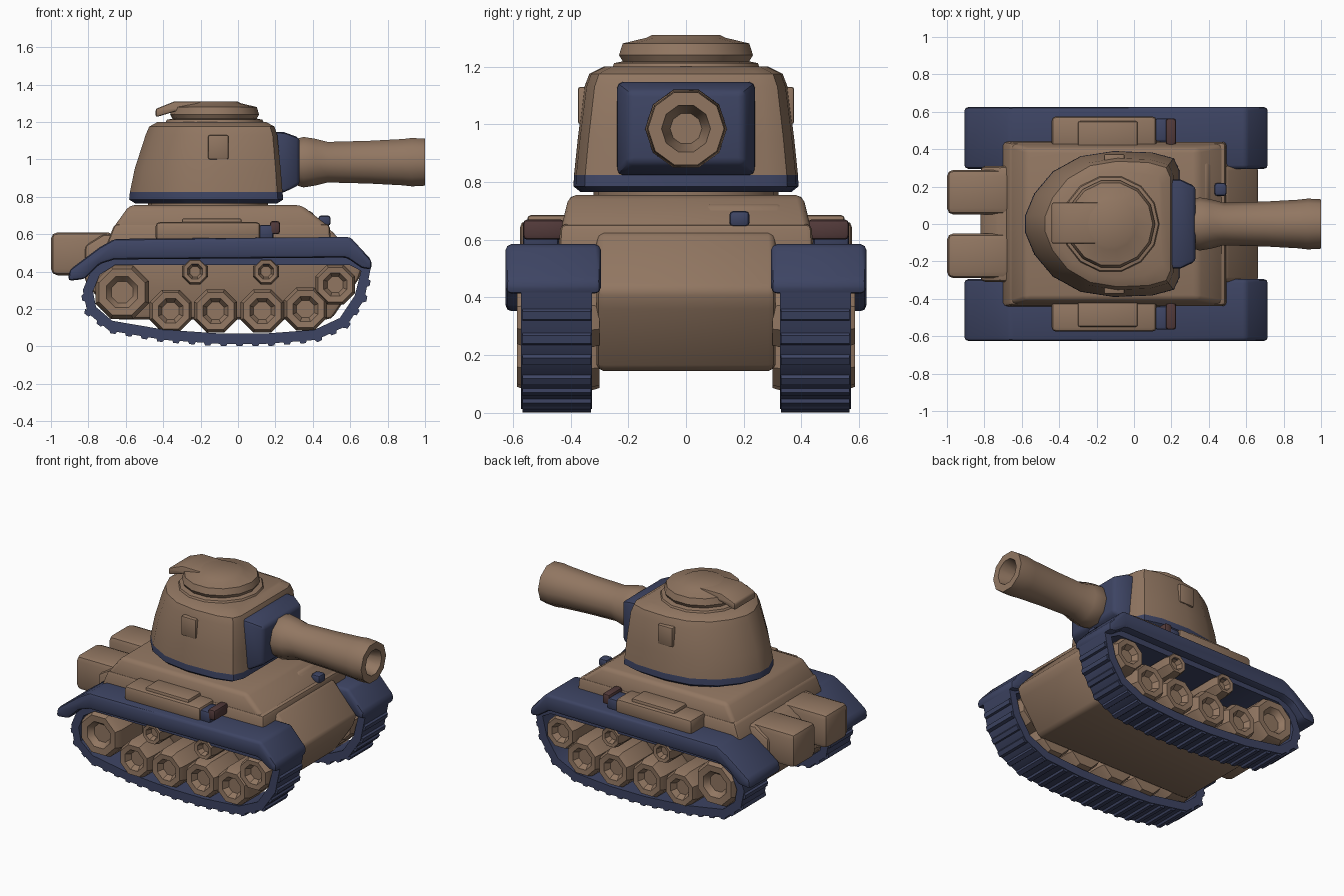
import bpy, bmesh, math
from mathutils import Vector

if "Cube" in bpy.data.objects:
    bpy.data.objects.remove(bpy.data.objects["Cube"])


def material(name, rgb):
    m = bpy.data.materials.new(name)
    m.diffuse_color = (*rgb, 1)
    m.use_nodes = True
    m.node_tree.nodes["Principled BSDF"].inputs["Base Color"].default_value = m.diffuse_color
    return m


TAN = material("tan_armour", (0.285, 0.183, 0.121))
NAVY = material("navy_paint", (0.047, 0.058, 0.125))
MAROON = material("maroon_fitting", (0.085, 0.042, 0.042))


def finish(bm, name, mats, bevel=0.0, segs=2, smooth=38):
    bmesh.ops.recalc_face_normals(bm, faces=bm.faces)
    if bevel:
        edges = [e for e in bm.edges if e.is_manifold and e.calc_face_angle() > math.radians(25)]
        bmesh.ops.bevel(bm, geom=edges, offset=bevel, segments=segs, profile=0.5,
                        affect='EDGES', clamp_overlap=True)
    me = bpy.data.meshes.new(name)
    bm.to_mesh(me)
    bm.free()
    for m in mats:
        me.materials.append(m)
    me.polygons.foreach_set("use_smooth", [True] * len(me.polygons))
    me.set_sharp_from_angle(angle=math.radians(smooth))
    ob = bpy.data.objects.new(name, me)
    bpy.context.collection.objects.link(ob)
    return ob


def loft(name, mat, rings, bevel=0.0, closed=False, **kw):
    """Skin a list of point rings; cap the ends or close into a loop."""
    bm = bmesh.new()
    vs = [[bm.verts.new(p) for p in r] for r in rings]
    n = len(vs[0])
    pairs = list(zip(vs, vs[1:])) + ([(vs[-1], vs[0])] if closed else [])
    for a, b in pairs:
        for i in range(n):
            bm.faces.new((a[i], a[(i + 1) % n], b[(i + 1) % n], b[i]))
    if not closed:
        bm.faces.new(vs[0])
        bm.faces.new(vs[-1])
    return finish(bm, name, [mat], bevel, **kw)


def prism(name, mat, profile, y0, y1, bevel=0.0):
    """Extrude an xz profile along y."""
    return loft(name, mat, [[(x, y, z) for x, z in profile] for y in (y0, y1)], bevel)


def box(name, mat, lo, hi, bevel=0.02, top_in=(0, 0, 0, 0)):
    """Box with optional inset of the top: left, right, front, back."""
    (x0, y0, z0), (x1, y1, z1) = lo, hi
    a, b, c, d = top_in
    return loft(name, mat, [
        [(x0, y0, z0), (x1, y0, z0), (x1, y1, z0), (x0, y1, z0)],
        [(x0 + a, y0 + c, z1), (x1 - b, y0 + c, z1), (x1 - b, y1 - d, z1), (x0 + a, y1 - d, z1)]], bevel)


def side_box(name, mat, x, y, z, s, bevel=0.015):
    """Box given by ranges, mirrored to side s."""
    ya, yb = sorted((s * y[0], s * y[1]))
    return box(name, mat, (x[0], ya, z[0]), (x[1], yb, z[1]), bevel)


def lathe(name, mat, axis, centre, profile, n, turn=0.0, **kw):
    """Turn (radius, position) pairs around an axis."""
    rings = []
    for r, t in profile:
        ring = []
        for i in range(n):
            a = 2 * math.pi * (i + turn) / n
            u, v = r * math.cos(a), r * math.sin(a)
            p = {'x': (t, u, v), 'y': (u, t, v), 'z': (u, v, t)}[axis]
            ring.append(Vector(p) + Vector(centre))
        rings.append(ring)
    return loft(name, mat, rings, **kw)


# Hull
prism("lower_hull", TAN, [(-0.82, 0.54), (-0.82, 0.35), (-0.66, 0.145), (0.5, 0.145), (0.645, 0.36),
                          (0.67, 0.43), (0.49, 0.63), (-0.72, 0.6)], -0.31, 0.31, 0.025)
box("upper_hull", TAN, (-0.72, -0.445, 0.5), (0.5, 0.445, 0.655), 0.02, (0.06, 0.01, 0.01, 0.01))
box("deck", TAN, (-0.67, -0.435, 0.63), (0.5, 0.435, 0.755), 0.025, (0.09, 0.16, 0.03, 0.03))

# Driver hatch and fittings on the sloped front plate
box("driver_hatch", TAN, (0.3, 0.07, 0.57), (0.51, 0.33, 0.725), 0.015, (0, 0.12, 0, 0))
box("hatch_gun", NAVY, (0.43, 0.15, 0.645), (0.495, 0.22, 0.7), 0.015)
box("front_hatch_plate", NAVY, (0.4, -0.24, 0.61), (0.503, -0.15, 0.66), 0.008, (0, 0.06, 0, 0))
box("front_latch", MAROON, (0.36, 0.32, 0.65), (0.43, 0.35, 0.71), 0.008, (0, 0.03, 0, 0))

# Track and fender outlines in xz
track = [Vector(p) for p in [(-0.83, 0.3), (-0.805, 0.18), (-0.69, 0.085), (-0.4, 0.035), (-0.1, 0.014),
                             (0.15, 0.014), (0.42, 0.035), (0.58, 0.11), (0.675, 0.25), (0.71, 0.42),
                             (0.6, 0.49), (-0.66, 0.49), (-0.78, 0.42)]]
fender = [(-0.91, 0.35), (-0.9, 0.41), (-0.74, 0.53), (-0.66, 0.575), (0.6, 0.585), (0.715, 0.46),
          (0.715, 0.41), (0.66, 0.42), (0.58, 0.475), (-0.66, 0.465), (-0.74, 0.44), (-0.82, 0.36)]

N = len(track)
inner = []
for i, p in enumerate(track):
    d = (track[(i + 1) % N] - track[i - 1]).normalized()
    inner.append(p + 0.055 * Vector((-d.y, d.x)))

# Evenly spaced cleat positions along the exposed part of the track
cleats, carry = [], 0.04
for a, b in zip(track[:9], track[1:10]):
    length, d = (b - a).length, (b - a).normalized()
    while carry < length:
        cleats.append((a + d * carry, d))
        carry += 0.085
    carry -= length

# (x, z, radius) of every wheel
wheels = [(-0.62, 0.29, 0.155), (-0.36, 0.19, 0.122), (-0.12, 0.19, 0.125), (0.13, 0.19, 0.125),
          (0.36, 0.2, 0.125), (0.52, 0.33, 0.115), (-0.23, 0.4, 0.075), (0.15, 0.4, 0.075)]

for s, side in ((1, "left"), (-1, "right")):
    # Fender and track band
    prism("fender_" + side, NAVY, fender, s * 0.295, s * 0.625, 0.02)
    y0, y1 = s * 0.325, s * 0.572
    loft("track_" + side, NAVY, [
        [(p.x, y0, p.y) for p in track], [(p.x, y1, p.y) for p in track],
        [(p.x, y1, p.y) for p in inner], [(p.x, y0, p.y) for p in inner]], closed=True)
    for p, d in cleats:
        n = Vector((d.y, -d.x))
        prism("track_cleat", NAVY, [p - d * 0.025 - n * 0.01, p + d * 0.025 - n * 0.01,
                                    p + d * 0.014 + n * 0.013, p - d * 0.014 + n * 0.013],
              s * 0.33, s * 0.567)
    # Road wheels and return rollers with dished faces
    for x, z, r in wheels:
        lathe("wheel_" + side, TAN, 'y', (x, 0, z),
              [(r * 0.9, s * 0.3), (r, s * 0.34), (r, s * 0.545), (r * 0.86, s * 0.585),
               (r * 0.58, s * 0.582), (r * 0.4, s * 0.545), (r * 0.15, s * 0.545)], 8, 0.5)
    # Stowage, tools and rear boxes
    side_box("side_stowage", TAN, (-0.44, 0.12), (0.4, 0.575), (0.56, 0.665), s, 0.022)
    side_box("stowage_lid", TAN, (-0.3, 0.02), (0.4, 0.55), (0.64, 0.685), s, 0.012)
    side_box("tool_bracket", NAVY, (0.11, 0.19), (0.44, 0.565), (0.57, 0.65), s)
    side_box("tool_block", MAROON, (0.17, 0.225), (0.42, 0.565), (0.6, 0.67), s)
    side_box("rear_box", TAN, (-1.0, -0.66), (0.05, 0.29), (0.38, 0.61), s, 0.035)
    # Small viewing panel on the turret cheek
    side_box("turret_panel", TAN, (-0.16, -0.05), (0.3, 0.375), (1.0, 1.13), s, 0.01)

# Turret shell: flat front, rounded back, navy skirt at the base
half = [(1, 0.74), (0.93, 0.9), (0.65, 0.98), (0.15, 1), (-0.28, 0.93), (-0.64, 0.72), (-0.88, 0.42), (-1, 0.12)]
outline = half + [(x, -y) for x, y in reversed(half)]
levels = [(-0.17, 0.38, 0.365, 0.765), (-0.17, 0.412, 0.39, 0.785), (-0.17, 0.408, 0.388, 0.825),
          (-0.162, 0.39, 0.375, 0.95), (-0.142, 0.352, 0.352, 1.13), (-0.14, 0.335, 0.335, 1.175),
          (-0.14, 0.29, 0.285, 1.2)]
turret = loft("turret", TAN, [[(c + x * hx, y * hy, z) for x, y in outline] for c, hx, hy, z in levels])
turret.data.materials.append(NAVY)
for f in turret.data.polygons:
    if f.center.z < 0.82:
        f.material_index = 1
lathe("turret_ring", TAN, 'z', (-0.16, 0, 0), [(0.32, 0.73), (0.32, 0.78)], 20)

# Commander cupola and overhanging hatch flap
lathe("cupola", TAN, 'z', (-0.125, 0, 0), [(0.27, 1.18), (0.255, 1.212), (0.225, 1.218), (0.238, 1.24),
                                           (0.225, 1.28), (0.14, 1.3), (0.12, 1.31)], 14)
prism("hatch_flap", TAN, [(-0.44, 1.225), (-0.44, 1.27), (-0.34, 1.31), (-0.1, 1.308), (-0.1, 1.27),
                          (-0.34, 1.255)], -0.105, 0.115, 0.01)

# Mantlet and gun
loft("mantlet", NAVY, [[(x, -y, z0), (x, y, z0), (x, y, z1), (x, -y, z1)] for x, y, z0, z1 in
                       ((0.12, 0.24, 0.81, 1.15), (0.25, 0.238, 0.825, 1.145), (0.33, 0.2, 0.865, 1.115))], 0.02)
lathe("gun_barrel", TAN, 'x', (0, 0, 0.985),
      [(0.12, 0.28), (0.142, 0.35), (0.132, 0.41), (0.114, 0.48), (0.12, 0.7), (0.13, 0.88),
       (0.136, 0.93), (0.132, 1.0), (0.085, 1.0), (0.055, 0.88)], 10)
